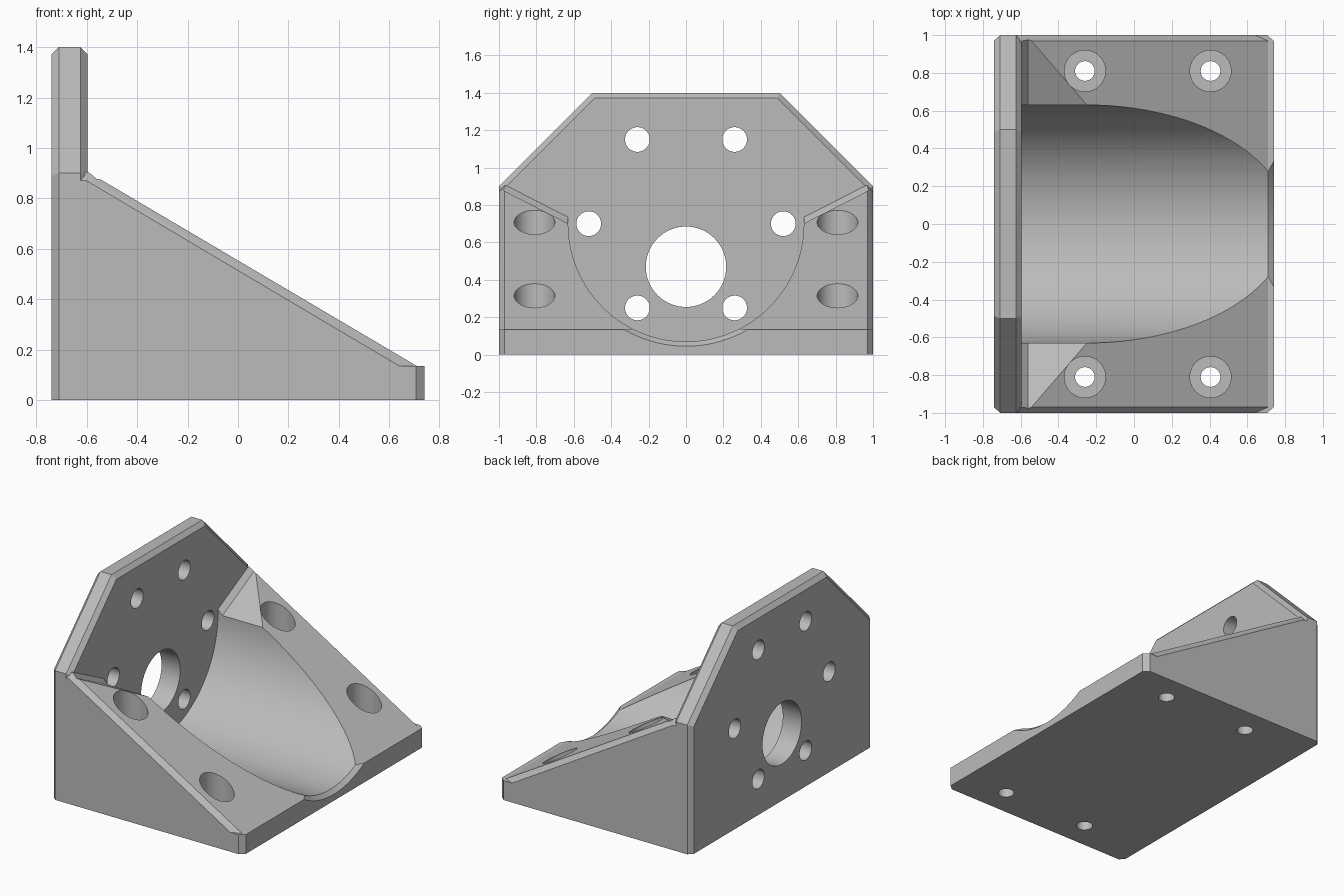
import bpy, bmesh
from math import sin, cos, pi, radians
from mathutils import Matrix

cube = bpy.data.objects.get("Cube")
if cube:
    bpy.data.objects.remove(cube)

grey = bpy.data.materials.new("machined grey")
grey.use_nodes = True
colour = (0.5, 0.5, 0.5, 1)
grey.diffuse_color = colour
grey.node_tree.nodes["Principled BSDF"].inputs["Base Color"].default_value = colour


def to_object(name, bm):
    bmesh.ops.recalc_face_normals(bm, faces=bm.faces)
    mesh = bpy.data.meshes.new(name)
    bm.to_mesh(mesh)
    bm.free()
    mesh.materials.append(grey)
    obj = bpy.data.objects.new(name, mesh)
    bpy.context.collection.objects.link(obj)
    return obj


def loft(name, sections):
    """Solid skin through closed sections of equal point count."""
    bm = bmesh.new()
    rings = [[bm.verts.new(p) for p in s] for s in sections]
    n = len(rings[0])
    for a, b in zip(rings, rings[1:]):
        for i in range(n):
            j = (i + 1) % n
            bm.faces.new((a[i], a[j], b[j], b[i]))
    bm.faces.new(rings[0])
    bm.faces.new(rings[-1])
    return to_object(name, bm)


def cylinder(name, centre, radius, depth, along_x=False):
    bm = bmesh.new()
    turn = Matrix.Rotation(pi / 2, 4, 'Y') if along_x else Matrix()
    bmesh.ops.create_cone(bm, cap_ends=True, segments=64, radius1=radius, radius2=radius,
                          depth=depth, matrix=Matrix.Translation(centre) @ turn)
    return to_object(name, bm)


def combine(target, tool, operation):
    mod = target.modifiers.new("combine", 'BOOLEAN')
    mod.operation, mod.solver, mod.object = operation, 'EXACT', tool
    bpy.context.view_layer.objects.active = target
    bpy.ops.object.modifier_apply(modifier=mod.name)
    bpy.data.objects.remove(tool)


# Upright plate, chamfered front and back
def plate_section(x, inset):
    side, top = 1 - inset, 1.4 - inset
    shoulder, corner = 0.9 - inset * 0.414, 0.5 - inset * 0.414
    half = [(side, 0), (side, shoulder), (corner, top)]
    return [(x, y, z) for y, z in half] + [(x, -y, z) for y, z in reversed(half)]


bracket = loft("motor_bracket", [plate_section(-0.74, 0.03), plate_section(-0.71, 0),
                                 plate_section(-0.625, 0), plate_section(-0.595, 0.03)])

# Sloping base with chamfered sides
inner = [(-0.65, 0), (-0.65, 0.905), (-0.595, 0.905), (0.71, 0.135), (0.74, 0.135), (0.74, 0)]
outer = [(-0.65, 0), (-0.65, 0.87), (-0.6, 0.87), (0.64, 0.135), (0.705, 0.135), (0.705, 0)]
wedge = loft("sloping_base", [[(x, y, z) for x, z in profile] for y, profile in
                              ((-1, outer), (-0.97, inner), (0.97, inner), (1, outer))])
combine(bracket, wedge, 'UNION')


# Round trough with flared upper sides and a chamfered mouth
def trough_section(x, radius, lift):
    arc = [(radius * cos(pi + pi * i / 56), 0.7 + radius * sin(pi + pi * i / 56))
           for i in range(57)]
    wing = [(radius, 0.7 + lift), (1.1, 0.7 + lift + (1.1 - radius) * 0.51), (1.1, 1.6)]
    left = [(-y, z) for y, z in reversed(wing)]
    return [(x, y, z) for y, z in arc + wing + left]


trough = loft("trough_cutter", [trough_section(-0.596, 0.63, 0.035),
                                trough_section(-0.56, 0.63, 0.001),
                                trough_section(0.71, 0.63, 0.001),
                                trough_section(0.77, 0.68, 0.001)])
combine(bracket, trough, 'DIFFERENCE')

# Shaft hole and ring of bolt holes through the plate
combine(bracket, cylinder("shaft_cutter", (-0.67, 0, 0.47), 0.215, 0.4, True), 'DIFFERENCE')
for i in range(6):
    a = i * pi / 3
    centre = (-0.67, 0.52 * cos(a), 0.7 + 0.52 * sin(a))
    combine(bracket, cylinder("bolt_cutter", centre, 0.066, 0.3, True), 'DIFFERENCE')

# Counterbored mounting holes through the base
for x in (-0.26, 0.405):
    for y in (-0.81, 0.81):
        combine(bracket, cylinder("counterbore_cutter", (x, y, 0.635), 0.109, 1), 'DIFFERENCE')
        combine(bracket, cylinder("screw_cutter", (x, y, 0.1), 0.052, 0.6), 'DIFFERENCE')

# Smooth bores, crisp edges
bpy.ops.object.select_all(action='DESELECT')
bracket.select_set(True)
bpy.context.view_layer.objects.active = bracket
bpy.ops.object.shade_smooth_by_angle(angle=radians(20))
